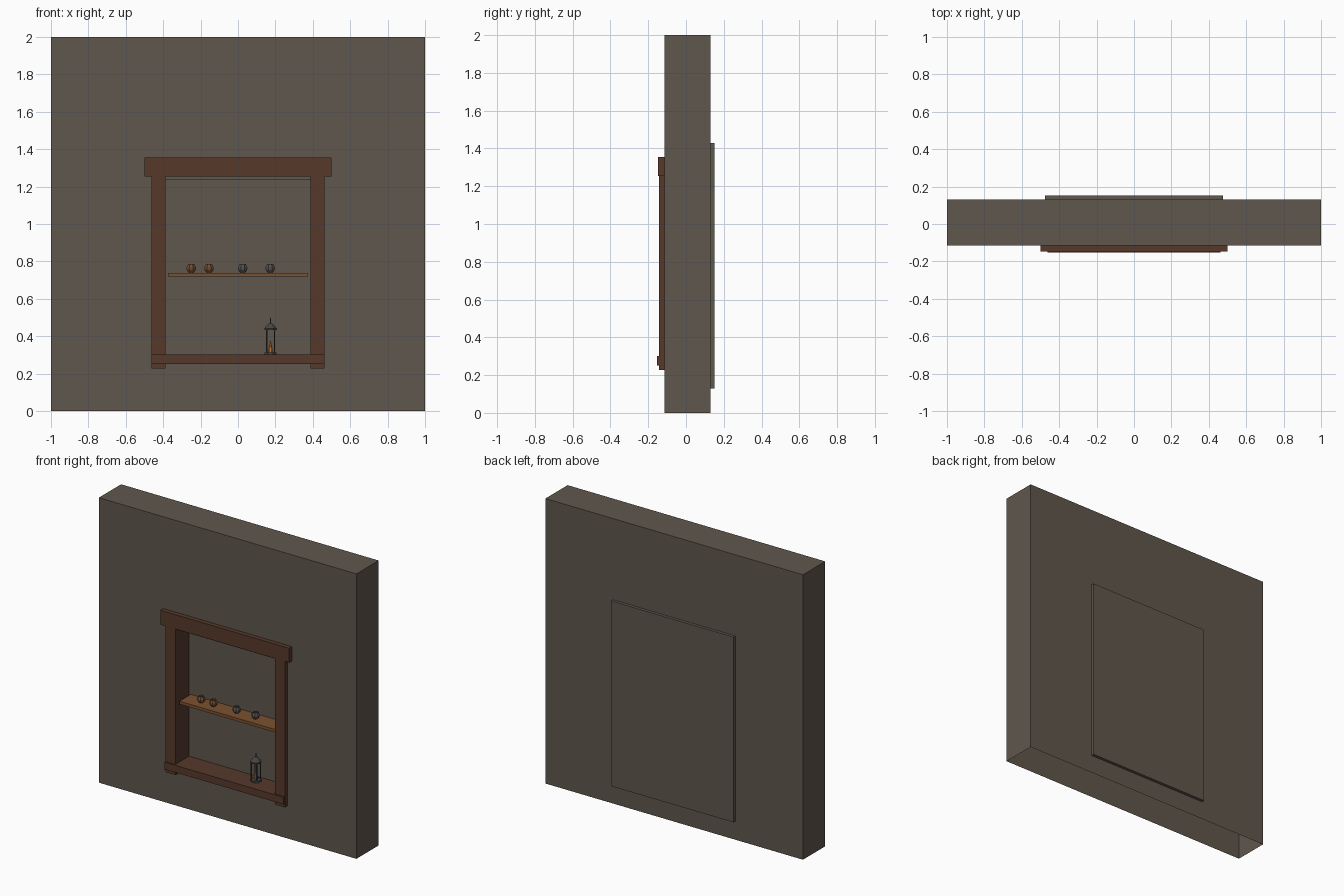
import bpy, bmesh, math
from mathutils import Matrix

cube = bpy.data.objects.get("Cube")
if cube:
    bpy.data.objects.remove(cube, do_unlink=True)


def material(name, r, g, b):
    m = bpy.data.materials.new(name)
    m.use_nodes = True
    m.diffuse_color = (r, g, b, 1)
    m.node_tree.nodes["Principled BSDF"].inputs["Base Color"].default_value = (r, g, b, 1)
    return m


PLASTER = material("plaster", 0.117, 0.095, 0.074)
DARK_WOOD = material("dark_wood", 0.093, 0.040, 0.024)
SHELF_WOOD = material("shelf_wood", 0.195, 0.082, 0.028)
CLAY = material("brown_clay", 0.17, 0.07, 0.03)
STONE = material("grey_stone", 0.085, 0.08, 0.075)
IRON = material("iron", 0.06, 0.06, 0.06)
FLAME = material("flame", 0.6, 0.18, 0.03)


def finish(name, bm, mat):
    bmesh.ops.recalc_face_normals(bm, faces=bm.faces[:])
    mesh = bpy.data.meshes.new(name)
    bm.to_mesh(mesh)
    bm.free()
    mesh.materials.append(mat)
    obj = bpy.data.objects.new(name, mesh)
    bpy.context.collection.objects.link(obj)
    return obj


def box(name, mat, x, y, z):
    """Box from (min, max) pairs on each axis."""
    bm = bmesh.new()
    bmesh.ops.create_cube(bm, size=1)
    for v in bm.verts:
        v.co = [(lo + hi) / 2 + c * (hi - lo) for c, (lo, hi) in zip(v.co, (x, y, z))]
    return finish(name, bm, mat)


def lathe(name, mat, profile, place, sides=8):
    """Closed turned shape from (radius, height) points."""
    bm = bmesh.new()
    rings = []
    for r, h in profile:
        angles = [2 * math.pi * (i + 0.5) / sides for i in range(sides)]
        rings.append([bm.verts.new((r * math.cos(a), r * math.sin(a), h)) for a in angles])
    for low, high in zip(rings, rings[1:]):
        for i in range(sides):
            j = (i + 1) % sides
            bm.faces.new((low[i], low[j], high[j], high[i]))
    bm.faces.new(rings[0])
    bm.faces.new(rings[-1])
    bm.transform(Matrix.Translation(place))
    return finish(name, bm, mat)


# Hollow wall, open underneath, with a niche opening in its front
FRONT, BACK, NICHE = -0.115, 0.131, 0.01
bm = bmesh.new()


def loop(half, low, high, y):
    corners = ((-half, low), (half, low), (half, high), (-half, high))
    return [bm.verts.new((x, y, z)) for x, z in corners]


outer = loop(1, 0, 2, FRONT)
rear = loop(1, 0, 2, BACK)
opening = loop(0.4, 0.28, 1.236, FRONT)
inner = loop(0.4, 0.28, 1.236, NICHE)
bm.faces.new(rear)
for i in range(4):
    j = (i + 1) % 4
    bm.faces.new((outer[i], outer[j], opening[j], opening[i]))
    bm.faces.new((opening[i], opening[j], inner[j], inner[i]))
    if i > 0:
        bm.faces.new((outer[i], rear[i], rear[j], outer[j]))
finish("wall", bm, PLASTER)

# Backing box that closes the niche and stands proud of the rear
box("niche_backing", PLASTER, (-0.475, 0.475), (NICHE, 0.152), (0.13, 1.43))

# Timber frame
for side, name in ((-1, "right_post"), (1, "left_post")):
    box(name, DARK_WOOD, sorted((side * 0.387, side * 0.463)), (-0.142, NICHE), (0.228, 1.256))
box("header", DARK_WOOD, (-0.5, 0.5), (-0.147, -0.11), (1.255, 1.356))
box("sill", DARK_WOOD, (-0.462, 0.462), (-0.153, NICHE), (0.252, 0.302))
box("shelf", SHELF_WOOD, (-0.375, 0.375), (-0.115, NICHE), (0.718, 0.739))

# Small pots on the shelf
pot = [(0.013, 0), (0.026, 0.015), (0.027, 0.028), (0.018, 0.046), (0.014, 0.046), (0.012, 0.03)]
for i, (x, mat) in enumerate(((-0.25, CLAY), (-0.155, CLAY), (0.025, STONE), (0.172, STONE))):
    lathe(f"pot_{i + 1}", mat, pot, (x, -0.05, 0.739))

# Lantern on the sill
LX, LY, LZ = 0.174, -0.05, 0.302
lathe("lantern_base", IRON, [(0.035, 0), (0.035, 0.012)], (LX, LY, LZ))
lathe("lantern_roof", IRON, [(0.036, 0.132), (0.036, 0.14), (0.022, 0.155), (0.007, 0.17)], (LX, LY, LZ))
lathe("lantern_finial", IRON, [(0.004, 0.168), (0.004, 0.195)], (LX, LY, LZ), 6)
for i in range(4):
    dx, dy = (-1, 1)[i % 2] * 0.021, (-1, 1)[i // 2] * 0.021
    lathe(f"lantern_bar_{i + 1}", IRON, [(0.004, 0.01), (0.004, 0.135)], (LX + dx, LY + dy, LZ), 6)
lathe("lantern_flame", FLAME, [(0.012, 0.012), (0.013, 0.025), (0.001, 0.075)], (LX, LY, LZ))
